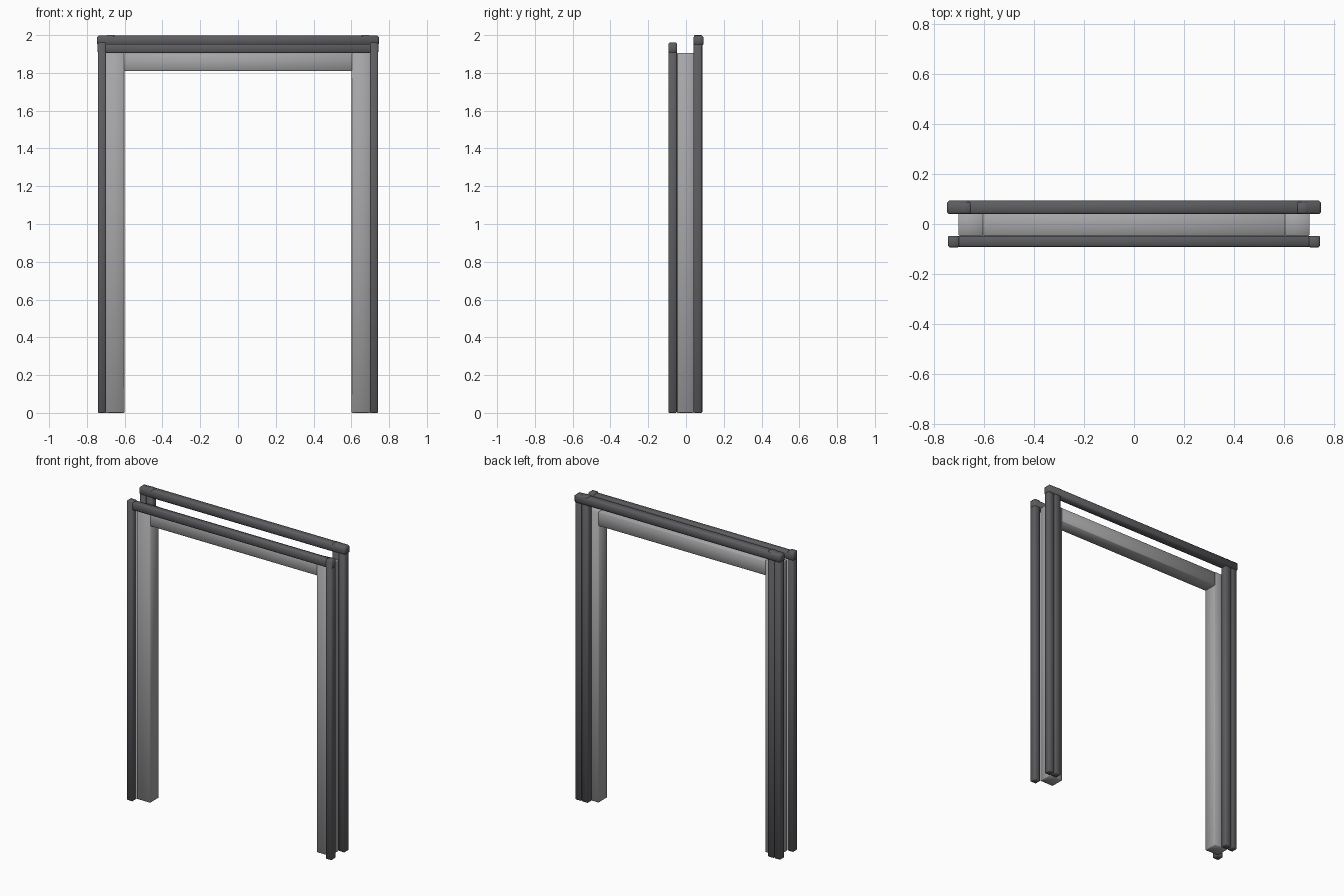
import bpy
import bmesh

if "Cube" in bpy.data.objects:
    bpy.data.objects.remove(bpy.data.objects["Cube"])


def material(name, rgb):
    m = bpy.data.materials.new(name)
    m.diffuse_color = (*rgb, 1)
    m.use_nodes = True
    m.node_tree.nodes["Principled BSDF"].inputs["Base Color"].default_value = m.diffuse_color
    return m


DARK = material("dark_trim", (0.11, 0.11, 0.12))
LIGHT = material("frame_grey", (0.38, 0.38, 0.39))


def beam(name, x, y, z, mat, chamfer):
    """Chamfered, smooth-shaded bar spanning the given x, y and z ranges."""
    bm = bmesh.new()
    bmesh.ops.create_cube(bm, size=1)
    for v in bm.verts:
        for i, (lo, hi) in enumerate((x, y, z)):
            v.co[i] = hi if v.co[i] > 0 else lo
    bmesh.ops.bevel(bm, geom=bm.edges[:], offset=chamfer, segments=1,
                    affect='EDGES', profile=0.5)
    for f in bm.faces:
        f.smooth = True
    me = bpy.data.meshes.new(name)
    bm.to_mesh(me)
    bm.free()
    me.materials.append(mat)
    ob = bpy.data.objects.new(name, me)
    bpy.context.collection.objects.link(ob)
    return ob


def pair(name, x, y, z, mat, chamfer):
    """The same bar on the left and right."""
    beam(name + "_right", x, y, z, mat, chamfer)
    beam(name + "_left", (-x[1], -x[0]), y, z, mat, chamfer)


# Inner frame: jambs and lintel
pair("jamb", (0.602, 0.70), (-0.047, 0.043), (0, 1.905), LIGHT, 0.003)
beam("lintel", (-0.604, 0.604), (-0.047, 0.043), (1.81, 1.903), LIGHT, 0.003)

# Front trim
pair("front_post", (0.698, 0.742), (-0.093, -0.048), (0, 1.96), DARK, 0.005)
beam("front_rail", (-0.743, 0.743), (-0.091, -0.047), (1.905, 1.954), DARK, 0.005)

# Back trim: outer posts, inner posts reaching through the rail, and top rail
pair("back_outer_post", (0.698, 0.742), (0.04, 0.086), (0, 1.96), DARK, 0.005)
pair("back_inner_post", (0.65, 0.697), (0.042, 0.087), (0, 2.0), DARK, 0.005)
beam("back_rail", (-0.746, 0.746), (0.039, 0.093), (1.945, 1.997), DARK, 0.008)
